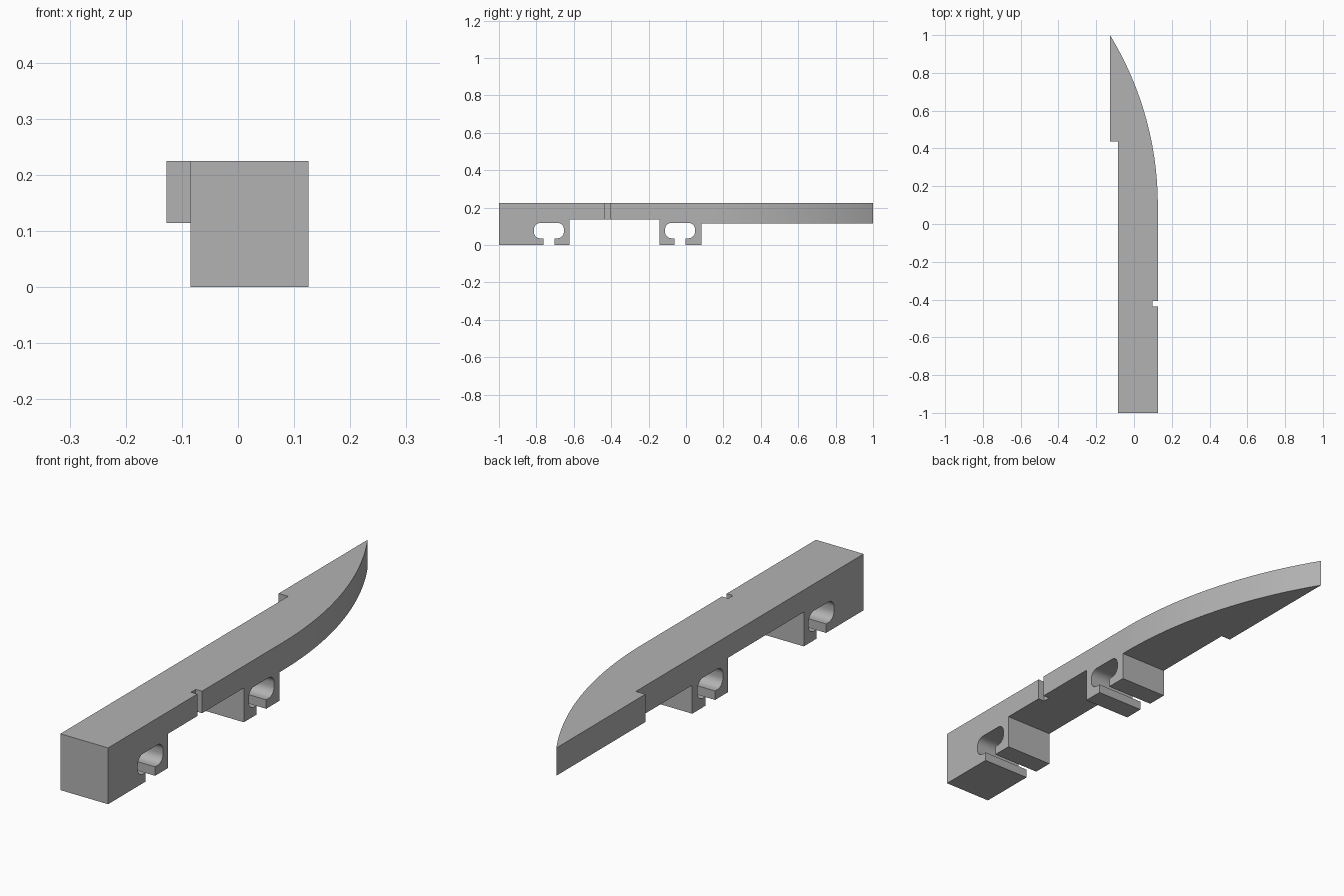
import bpy
import bmesh
import math

cube = bpy.data.objects.get("Cube")
if cube:
    bpy.data.objects.remove(cube, do_unlink=True)

grey = bpy.data.materials.new("plain_grey")
grey.use_nodes = True
colour = (0.45, 0.45, 0.45, 1)
grey.diffuse_color = colour
grey.node_tree.nodes["Principled BSDF"].inputs["Base Color"].default_value = colour


def prism(name, points, depth):
    """Extrude a closed outline of 3D points along the depth vector."""
    mesh = bpy.data.meshes.new(name)
    bm = bmesh.new()
    face = bm.faces.new([bm.verts.new(p) for p in points])
    moved = bmesh.ops.extrude_face_region(bm, geom=[face])["geom"]
    bmesh.ops.translate(bm, vec=depth,
                        verts=[v for v in moved if isinstance(v, bmesh.types.BMVert)])
    bmesh.ops.recalc_face_normals(bm, faces=bm.faces)
    bm.to_mesh(mesh)
    bm.free()
    obj = bpy.data.objects.new(name, mesh)
    bpy.context.collection.objects.link(obj)
    mesh.materials.append(grey)
    return obj


def slot(centre):
    """Rounded T-slot path that opens through the underside."""
    low, high, half, neck, r = 0.036, 0.118, 0.08, 0.03, 0.034
    path = [(centre - neck, 0), (centre - neck, low)]
    corners = [(-half + r, low + r, 270), (-half + r, high - r, 180),
               (half - r, high - r, 90), (half - r, low + r, 0)]
    for dy, z, start in corners:
        for i in range(9):
            a = math.radians(start - i * 90 / 8)
            path.append((centre + dy + r * math.cos(a), z + r * math.sin(a)))
    return path + [(centre + neck, low), (centre + neck, 0)]


# Plan outline: straight bar, small side notch, curved tip and side step
right, left, tip_left = 0.126, -0.085, -0.127
bend = 0.10
rise, drop = 1 - bend, right - tip_left
radius = (rise ** 2 + drop ** 2) / (2 * drop)
sweep = math.asin(rise / radius)
plan = [(left, -1), (right, -1), (right, -0.437), (0.098, -0.437),
        (0.098, -0.407), (right, -0.407)]
for i in range(41):
    a = sweep * i / 40
    plan.append((right - radius + radius * math.cos(a), bend + radius * math.sin(a)))
plan += [(tip_left, 0.438), (left, 0.438)]
bar = prism("curved_tip_bar", [(x, y, -0.1) for x, y in plan], (0, 0, 0.325))

# Side outline: two slotted feet with a recess between them
side = [(-1.1, 0)] + slot(-0.733) + [(-0.622, 0), (-0.622, 0.137), (-0.143, 0.137), (-0.143, 0)]
side += slot(-0.032) + [(0.082, 0), (0.082, 0.114), (1.1, 0.114), (1.1, 0.4), (-1.1, 0.4)]
cutter = prism("side_profile_cutter", [(-0.3, y, z) for y, z in side], (0.6, 0, 0))
cutter.hide_render = True

# Keep only the volume shared by both outlines
trim = bar.modifiers.new("side_profile", "BOOLEAN")
trim.operation = "INTERSECT"
trim.solver = "EXACT"
trim.object = cutter
bpy.context.view_layer.objects.active = bar
bar.select_set(True)
bpy.ops.object.modifier_apply(modifier=trim.name)
bpy.data.objects.remove(cutter, do_unlink=True)
bpy.ops.object.shade_smooth_by_angle(angle=math.radians(30))
